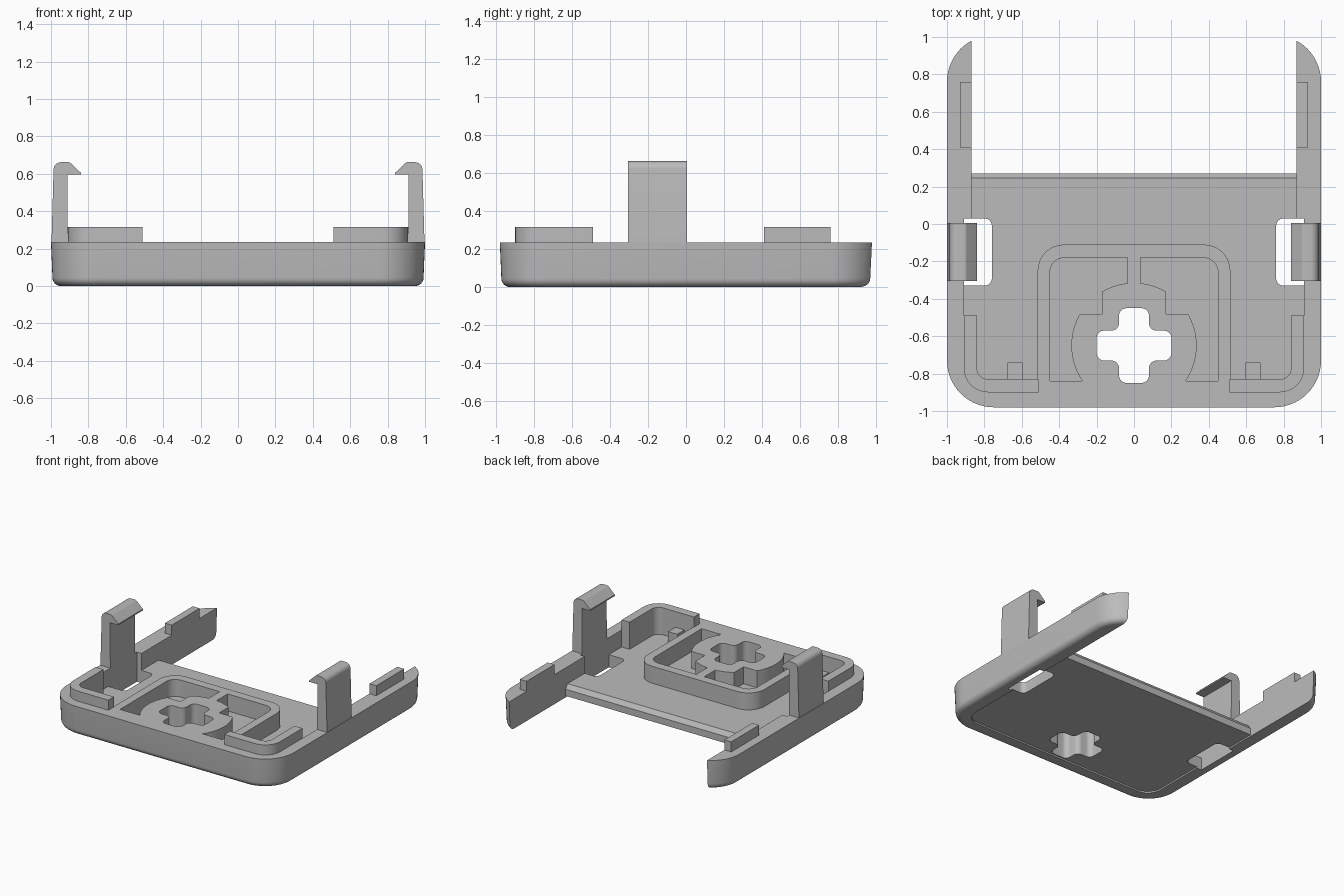
import bpy, bmesh, math
from mathutils import Vector

cube = bpy.data.objects.get("Cube")
if cube:
    bpy.data.objects.remove(cube, do_unlink=True)

grey = bpy.data.materials.new("plain grey")
grey.use_nodes = True
grey.diffuse_color = (0.5, 0.5, 0.5, 1)
grey.node_tree.nodes["Principled BSDF"].inputs["Base Color"].default_value = (0.5, 0.5, 0.5, 1)

RIM, LIP, FLOOR = 0.235, 0.315, 0.10
HUB_Y, HUB_R = -0.65, 0.335


def rounded(points, steps=8):
    """Outline in which a third value on a point is its fillet radius."""
    out = []
    for i, p in enumerate(points):
        c = Vector(p[:2])
        if len(p) < 3:
            out.append(c)
            continue
        a = (Vector(points[i - 1][:2]) - c).normalized()
        b = (Vector(points[(i + 1) % len(points)][:2]) - c).normalized()
        half = a.angle(b) / 2
        centre = c + (a + b).normalized() * (p[2] / math.sin(half))
        start = c + a * (p[2] / math.tan(half)) - centre
        end = c + b * (p[2] / math.tan(half)) - centre
        turn = start.angle_signed(end)
        for k in range(steps + 1):
            t = -turn * k / steps
            out.append(centre + Vector((start.x * math.cos(t) - start.y * math.sin(t),
                                        start.x * math.sin(t) + start.y * math.cos(t))))
    return out


def arc(a0, a1, n=10):
    """Points on the hub circle between two angles."""
    return [(HUB_R * math.cos(a0 + (a1 - a0) * k / n),
             HUB_Y + HUB_R * math.sin(a0 + (a1 - a0) * k / n)) for k in range(n + 1)]


def finish(name, bm):
    bmesh.ops.recalc_face_normals(bm, faces=bm.faces)
    mesh = bpy.data.meshes.new(name)
    bm.to_mesh(mesh)
    bm.free()
    mesh.materials.append(grey)
    ob = bpy.data.objects.new(name, mesh)
    bpy.context.collection.objects.link(ob)
    return ob


def loft(name, rings):
    """Skin between equal closed rings, capped at both ends."""
    bm = bmesh.new()
    loops = [[bm.verts.new(v) for v in ring] for ring in rings]
    n = len(loops[0])
    for lo, hi in zip(loops, loops[1:]):
        for i in range(n):
            bm.faces.new((lo[i], lo[(i + 1) % n], hi[(i + 1) % n], hi[i]))
    bm.faces.new(loops[0])
    bm.faces.new(loops[-1])
    return finish(name, bm)


def prism(name, outline, lo, hi, axis="z", side=1):
    place = {"z": lambda p, d: (side * p[0], p[1], d),
             "y": lambda p, d: (side * p[0], d, p[1]),
             "x": lambda p, d: (d, p[0], p[1])}[axis]
    return loft(name, [[place(p, d) for p in outline] for d in (lo, hi)])


def rect(x0, x1, y0, y1):
    return [(x0, y0), (x1, y0), (x1, y1), (x0, y1)]


def smooth(ob):
    bpy.ops.object.select_all(action="DESELECT")
    ob.select_set(True)
    bpy.context.view_layer.objects.active = ob
    bpy.ops.object.shade_smooth_by_angle(angle=math.radians(30))


def cut(ob, cutter):
    mod = ob.modifiers.new("cut", "BOOLEAN")
    mod.operation, mod.solver, mod.object = "DIFFERENCE", "EXACT", cutter
    bpy.context.view_layer.objects.active = ob
    bpy.ops.object.modifier_apply(modifier=mod.name)
    bpy.data.objects.remove(cutter, do_unlink=True)


# Tray body: rounded slab with a soft bottom edge and slight draft
def slab_ring(inset, z):
    x, y0, y1, r = 1 - inset, -0.98 + inset, 1.01 - inset, 0.25 - inset
    return [(p.x, p.y, z) for p in rounded(
        [(-x, y0, r), (x, y0, r), (x, y1, r), (-x, y1, r)], 14)]


edge = 0.045
rings = [slab_ring(0.008 + edge * (1 - math.sin(a)), edge * (1 - math.cos(a)))
         for a in (math.radians(15 * k) for k in range(7))]
tray = loft("tray", rings + [slab_ring(0, RIM)])

# Main recess around the horseshoe rib, open towards the back
half = [(0.515, -0.11, 0.14), (0.515, -0.83), (0.84, -0.83, 0.06), (0.84, -0.49),
        (0.91, -0.49), (0.91, 0.03), (0.87, 0.03), (0.87, 1.2)]
mirrored = [(-p[0], *p[1:]) for p in reversed(half)]
cut(tray, prism("recess_cutter", rounded(half + mirrored), FLOOR, 0.5))

# Open back between the arms, with a chamfered floor edge
cut(tray, prism("back_cutter", [(0.27, -0.1), (0.27, 0.065), (0.245, FLOOR), (0.245, 0.5),
                                (1.2, 0.5), (1.2, -0.1)], -0.87, 0.87, "x"))

# Shallow panel recess underneath
cut(tray, prism("panel_cutter", rounded([(-0.87, -0.86, 0.12), (0.87, -0.86, 0.12),
                                         (0.87, 0.4), (-0.87, 0.4)]), -0.1, 0.012))

# Pockets between rib and hub, and openings beside the clips
low = math.asin((-0.84 - HUB_Y) / HUB_R)
step = math.asin((-0.48 - HUB_Y) / HUB_R)
shoulder = math.acos(0.17 / HUB_R)
top = math.acos(0.035 / HUB_R)
pocket = rounded([(0.035, -0.18), (0.45, -0.18, 0.08), (0.45, -0.84)]
                 + arc(low, step) + [(0.17, -0.48)] + arc(shoulder, top, 5))
opening = rounded([(0.76, -0.33, 0.04), (0.91, -0.33), (0.91, 0.03), (0.76, 0.03, 0.04)])
for side in (1, -1):
    cut(tray, prism("pocket_cutter", pocket, FLOOR, 0.5, side=side))
    cut(tray, prism("opening_cutter", opening, -0.1, 0.5, side=side))

# Cross-shaped hole through the hub
a, b, r = 0.08, 0.2, 0.04
quarter = [(b, -a, r), (b, a, r), (a, a, r)]
cross = []
for k in range(4):
    c, s = round(math.cos(k * math.pi / 2)), round(math.sin(k * math.pi / 2))
    cross += [(x * c - y * s, HUB_Y + x * s + y * c, f) for x, y, f in quarter]
cut(tray, prism("cross_cutter", rounded(cross, 6), -0.1, 0.5))
smooth(tray)

# Parts repeated on both sides
front_lip = rounded([(0.91, -0.49), (0.91, -0.90, 0.13), (0.51, -0.90), (0.51, -0.83),
                     (0.84, -0.83, 0.06), (0.84, -0.49)])
clip = rounded([(0.997, RIM), (0.985, 0.662, 0.04), (0.90, 0.662, 0.02), (0.84, 0.605),
                (0.84, 0.595), (0.912, 0.595), (0.91, RIM)], 6)
for side, word in ((1, "left"), (-1, "right")):
    smooth(prism(word + "_front_lip", front_lip, RIM, LIP, side=side))
    smooth(prism(word + "_back_lip", rect(0.87, 0.93, 0.41, 0.76), RIM, LIP, side=side))
    smooth(prism(word + "_clip", clip, -0.305, 0.005, "y", side))
    smooth(prism(word + "_stop_block", rect(0.595, 0.675, -0.83, -0.74), FLOOR, 0.19, side=side))
